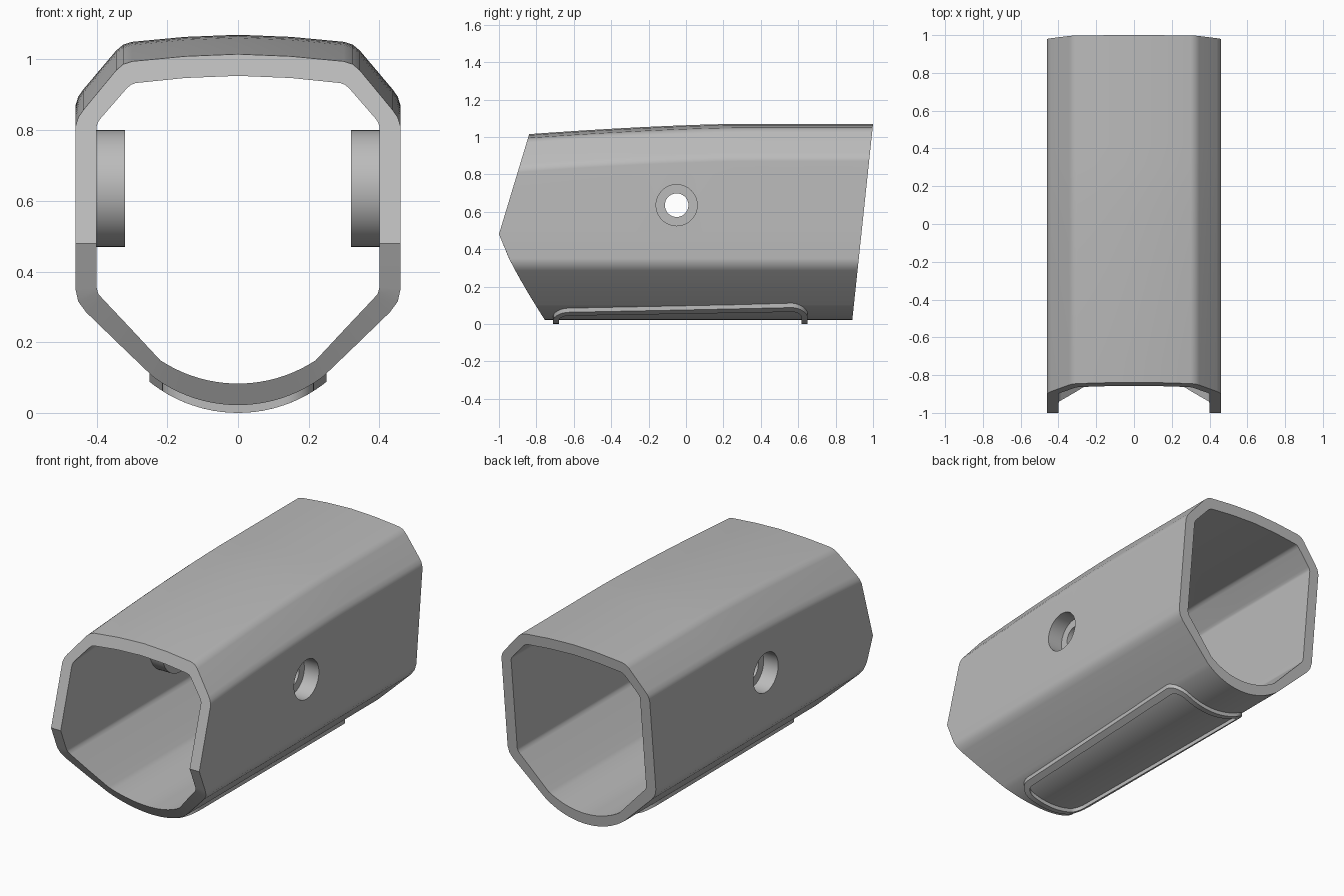
import bpy, bmesh, math

cube = bpy.data.objects.get("Cube")
if cube:
    bpy.data.objects.remove(cube, do_unlink=True)

grey = bpy.data.materials.new("plain_grey")
grey.use_nodes = True
COLOUR = (0.5, 0.5, 0.5, 1)
grey.diffuse_color = COLOUR
grey.node_tree.nodes["Principled BSDF"].inputs["Base Color"].default_value = COLOUR

R = 0.40                       # radius of the belly curve
BELLY = 0.022                  # lowest point of the shell
BORE_Y, BORE_Z = -0.05, 0.635  # side bore centre


def belly_z(x, base=BELLY):
    return base + R - math.sqrt(R * R - x * x)


def front_y(z):
    if z > 0.48:
        return -1 + 0.16 * (z - 0.48) / 0.53
    return -1 + 0.24 * ((0.48 - z) / 0.45) ** 1.2


def back_y(z):
    return 0.89 + 0.11 * (z - 0.03) / 1.04


def roof_drop(y):
    return 0.055 * (max(0, 0.3 - y) / 1.14) ** 1.5


def profile(x_arc, base, tail):
    """Closed section: belly arc, then the listed side and roof points, mirrored."""
    half = [(x_arc * i / 10, belly_z(x_arc * i / 10, base)) for i in range(11)] + tail
    return half + [(-x, z) for x, z in reversed(half[1:-1])]


def station(x, z, t):
    """Place a section point between the slanted front and back cuts."""
    low = z
    if z > 0.8:
        low = z - roof_drop(front_y(z - 0.055))
    y = front_y(low) * (1 - t) + back_y(z) * t
    return (x, y, z - roof_drop(y) if z > 0.8 else z)


def loop_mesh(name, loops):
    """Skin a cyclic list of closed loops into a tube with a solid wall."""
    bm = bmesh.new()
    rings = [[bm.verts.new(p) for p in loop] for loop in loops]
    n = len(rings[0])
    for k, a in enumerate(rings):
        b = rings[(k + 1) % len(rings)]
        for i in range(n):
            j = (i + 1) % n
            bm.faces.new((a[i], a[j], b[j], b[i]))
    bmesh.ops.recalc_face_normals(bm, faces=bm.faces)
    mesh = bpy.data.meshes.new(name)
    bm.to_mesh(mesh)
    bm.free()
    mesh.materials.append(grey)
    obj = bpy.data.objects.new(name, mesh)
    bpy.context.collection.objects.link(obj)
    return obj


def activate(obj):
    bpy.ops.object.select_all(action='DESELECT')
    obj.select_set(True)
    bpy.context.view_layer.objects.active = obj


def cylinder_op(target, radius, x0, x1, operation):
    """Join or cut a cylinder lying along x."""
    bpy.ops.mesh.primitive_cylinder_add(
        vertices=64, radius=radius, depth=abs(x1 - x0),
        location=((x0 + x1) / 2, BORE_Y, BORE_Z), rotation=(0, math.pi / 2, 0))
    tool = bpy.context.object
    tool.data.materials.append(grey)
    tool.hide_render = True
    activate(target)
    mod = target.modifiers.new("bore", 'BOOLEAN')
    mod.operation, mod.object, mod.solver = operation, tool, 'EXACT'
    bpy.ops.object.modifier_apply(modifier=mod.name)
    bpy.data.objects.remove(tool, do_unlink=True)


def finish(obj):
    activate(obj)
    bpy.ops.object.shade_smooth_by_angle(angle=math.radians(28))
    mod = obj.modifiers.new("normals", 'WEIGHTED_NORMAL')
    mod.keep_sharp = True


# Shell: outer and inner sections
outer = profile(0.241, BELLY, [
    (0.335, 0.193), (0.43, 0.285), (0.452, 0.315), (0.46, 0.35), (0.46, 0.48),
    (0.46, 0.87), (0.452, 0.895), (0.438, 0.915), (0.345, 1.025), (0.325, 1.042),
    (0.30, 1.05), (0.15, 1.064), (0, 1.07)])
inner = profile(0.22, 0.083, [
    (0.302, 0.237), (0.385, 0.325), (0.396, 0.338), (0.40, 0.355), (0.40, 0.48),
    (0.40, 0.87), (0.396, 0.882), (0.388, 0.893), (0.315, 0.975), (0.303, 0.985),
    (0.29, 0.99), (0.15, 1.004), (0, 1.01)])
STEPS = 16
loops = [[station(x, z, k / STEPS) for x, z in outer] for k in range(STEPS + 1)]
loops += [[station(x, z, k / STEPS) for x, z in inner] for k in range(STEPS, -1, -1)]
shell = loop_mesh("shell", loops)

# Inner bosses with counterbored through holes
for side in (1, -1):
    cylinder_op(shell, 0.165, side * 0.32, side * 0.43, 'UNION')
    cylinder_op(shell, 0.11, side * 0.37, side * 0.6, 'DIFFERENCE')
    cylinder_op(shell, 0.063, side * 0.25, side * 0.5, 'DIFFERENCE')
finish(shell)


def rounded_outline(inset):
    """Tapered rounded rectangle on the belly, as x, y points."""
    y0, y1, radius = -0.71 + inset, 0.65 - inset, 0.085 - inset
    w0, w1 = 0.215 - inset, 0.25 - inset
    half = []
    for w, y, sign in ((w0, y0, -1), (w1, y1, 1)):
        corner = []
        for i in range(9):
            a = math.radians(90 * i / 8)
            corner.append((w - radius + radius * math.sin(a),
                           y + sign * radius * (math.cos(a) - 1)))
        end = [((w - radius) * i / 5, y) for i in range(5)] + corner
        half.append(end)
    front, back = half[0], half[1][::-1]
    (xa, ya), (xb, yb) = front[-1], back[0]
    sides = [(xa + (xb - xa) * i / 8, ya + (yb - ya) * i / 8) for i in range(1, 8)]
    pts = front + sides + back
    return pts + [(-x, y) for x, y in reversed(pts[1:-1])]


# Raised rim around the belly panel
def rim_loop(inset, lift):
    return [(x, y, belly_z(x) + lift) for x, y in rounded_outline(inset)]


rim = loop_mesh("belly_rim", [rim_loop(0, 0.012), rim_loop(0, -BELLY),
                              rim_loop(0.032, -BELLY), rim_loop(0.032, 0.012)])
finish(rim)
